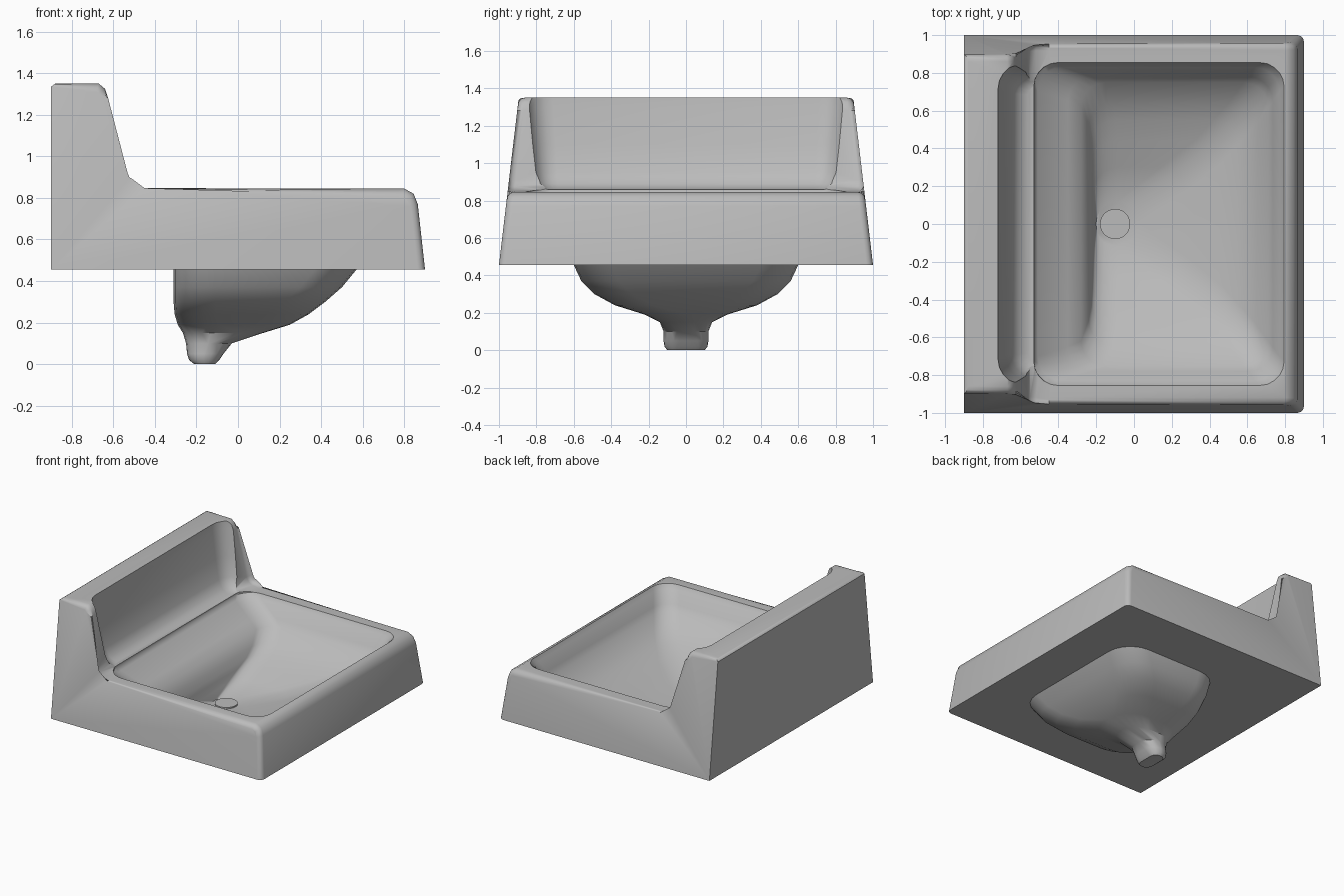
import bpy, bmesh, math

old = bpy.data.objects.get("Cube")
if old:
    bpy.data.objects.remove(old)

GREY = (0.5, 0.5, 0.5, 1)
porcelain = bpy.data.materials.new("grey porcelain")
porcelain.use_nodes = True
porcelain.diffuse_color = GREY
bsdf = porcelain.node_tree.nodes["Principled BSDF"]
bsdf.inputs["Base Color"].default_value = GREY


def finish(name, bm):
    bmesh.ops.recalc_face_normals(bm, faces=bm.faces)
    mesh = bpy.data.meshes.new(name)
    bm.to_mesh(mesh)
    bm.free()
    mesh.materials.append(porcelain)
    obj = bpy.data.objects.new(name, mesh)
    bpy.context.collection.objects.link(obj)
    return obj


def rounded_ring(bm, z, x0, x1, half_y, radius, steps=5):
    """Rounded rectangle of vertices at one height."""
    r = min(radius, (x1 - x0) / 2.1, half_y / 1.05)
    corners = [(x1 - r, half_y - r), (x0 + r, half_y - r),
               (x0 + r, r - half_y), (x1 - r, r - half_y)]
    ring = []
    for quarter, (cx, cy) in enumerate(corners):
        for i in range(steps + 1):
            a = math.pi / 2 * (quarter + i / steps)
            ring.append(bm.verts.new((cx + r * math.cos(a), cy + r * math.sin(a), z)))
    return ring


def loft(name, levels, radius):
    """Closed solid through rings given as (z, x0, x1, half_y)."""
    bm = bmesh.new()
    rings = [rounded_ring(bm, *level, radius) for level in levels]
    for a, b in zip(rings, rings[1:]):
        for i in range(len(a)):
            j = (i + 1) % len(a)
            bm.faces.new((a[i], a[j], b[j], b[i]))
    bm.faces.new(rings[0])
    bm.faces.new(rings[-1])
    return finish(name, bm)


def combine(target, other, operation):
    mod = target.modifiers.new(operation.lower(), "BOOLEAN")
    mod.operation, mod.object, mod.solver = operation, other, "EXACT"
    bpy.context.view_layer.objects.active = target
    bpy.ops.object.modifier_apply(modifier=mod.name)
    bpy.data.objects.remove(other)


# Body: side profile of apron, deck and backsplash, tapering upward
profile = [(-.9, .455), (.9, .455), (.865, .77), (.845, .82), (.8, .845),
           (-.45, .847), (-.52, .857), (-.55, .875), (-.565, .91),
           (-.625, 1.28), (-.64, 1.325), (-.67, 1.35), (-.88, 1.35), (-.9, 1.335)]
bm = bmesh.new()
sides = []
for s in (-1, 1):
    sides.append([bm.verts.new((x, s * (1 - .118 * (z - .455)), z)) for x, z in profile])
near, far = sides
for i in range(len(near)):
    j = (i + 1) % len(near)
    bm.faces.new((near[i], near[j], far[j], far[i]))
caps = [bm.faces.new(near), bm.faces.new(far)]
# Soften the end edges, except along the underside and wall side
soft = [e for f in caps for e in f.edges
        if max(v.co.z for v in e.verts) > .5 and max(v.co.x for v in e.verts) > -.85]
bmesh.ops.bevel(bm, geom=soft, offset=.035, segments=3, profile=.5, affect="EDGES")
sink = finish("sink_body", bm)

# Bowl hanging below, narrowing into the drain outlet
bowl = loft("bowl", [
    (.5, -.31, .59, .62), (.455, -.31, .57, .6), (.37, -.31, .5, .56),
    (.3, -.31, .42, .49), (.24, -.305, .34, .38), (.19, -.29, .25, .22),
    (.15, -.265, .12, .14), (.1, -.25, -.03, .12), (.05, -.245, -.07, .12),
    (.02, -.235, -.09, .115), (0, -.21, -.11, .1)], .2)
combine(sink, bowl, "UNION")

# Basin hollow: sloping shelf toward the backsplash, floor falling to the drain
hollow = loft("basin_hollow", [
    (.87, -.53, .8, .86), (.845, -.53, .795, .855), (.82, -.51, .77, .83),
    (.73, -.35, .735, .78), (.69, -.28, .71, .75), (.61, -.24, .63, .64),
    (.56, -.225, .55, .55), (.52, -.22, .45, .44), (.46, -.215, .27, .3),
    (.4, -.2, .03, .12)], .13)
combine(sink, hollow, "DIFFERENCE")

# Backsplash front is scooped out between two end wings
scoop = loft("backsplash_scoop", [
    (1.45, -.73, -.4, .86), (1.3, -.715, -.4, .85), (1.1, -.68, -.4, .83),
    (.95, -.65, -.4, .81), (.89, -.615, -.4, .79), (.86, -.56, -.4, .76)], .14)
combine(sink, scoop, "DIFFERENCE")

# Drain cover on the basin floor
bm = bmesh.new()
bmesh.ops.create_cone(bm, cap_ends=True, segments=24, radius1=.08, radius2=.08, depth=.03)
bmesh.ops.translate(bm, verts=bm.verts, vec=(-.1, 0, .395))
drain = finish("drain_cover", bm)

for obj in (sink, drain):
    bpy.ops.object.select_all(action="DESELECT")
    obj.select_set(True)
    bpy.context.view_layer.objects.active = obj
    bpy.ops.object.shade_smooth_by_angle(angle=math.radians(40))
